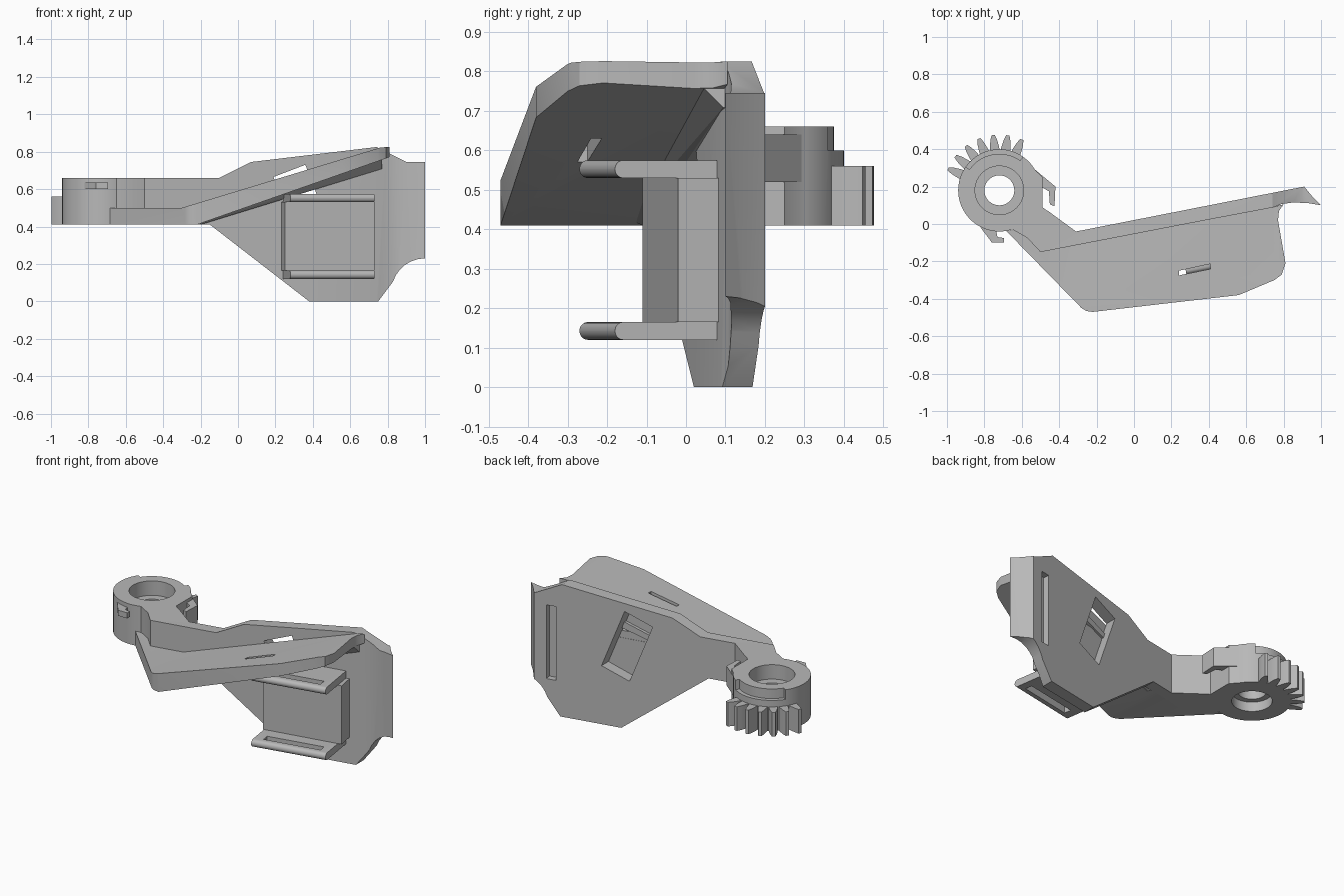
import bpy, bmesh, math
from mathutils import Vector

if "Cube" in bpy.data.objects:
    bpy.data.objects.remove(bpy.data.objects["Cube"], do_unlink=True)

grey = bpy.data.materials.new("plain grey")
grey.use_nodes = True
colour = (0.48, 0.48, 0.48, 1)
grey.diffuse_color = colour
grey.node_tree.nodes["Principled BSDF"].inputs["Base Color"].default_value = colour


def finish(name, bm):
    bmesh.ops.recalc_face_normals(bm, faces=bm.faces[:])
    mesh = bpy.data.meshes.new(name)
    bm.to_mesh(mesh)
    bm.free()
    mesh.materials.append(grey)
    ob = bpy.data.objects.new(name, mesh)
    bpy.context.collection.objects.link(ob)
    return ob


def prism(name, pts, lo, hi, axis="z", round_front=0):
    """Extrude a plan outline along z, or a front outline along y."""
    bm = bmesh.new()
    put = (lambda a, b, h: (a, b, h)) if axis == "z" else (lambda a, b, h: (a, h, b))
    low = [bm.verts.new(put(a, b, lo)) for a, b in pts]
    high = [bm.verts.new(put(a, b, hi)) for a, b in pts]
    bm.faces.new(low)
    bm.faces.new(high)
    n = len(pts)
    for i in range(n):
        j = (i + 1) % n
        bm.faces.new((low[i], low[j], high[j], high[i]))
    if round_front:
        edges = [bm.edges.get(low[:2]), bm.edges.get(high[:2])]
        bmesh.ops.bevel(bm, geom=edges, offset=round_front, segments=5,
                        profile=0.5, affect="EDGES")
    return finish(name, bm)


def circle(radius, centre, n=64):
    return [(centre[0] + radius * math.cos(i * math.tau / n),
             centre[1] + radius * math.sin(i * math.tau / n)) for i in range(n)]


def boolean(ob, other, operation="DIFFERENCE"):
    mod = ob.modifiers.new("bool", "BOOLEAN")
    mod.operation = operation
    mod.solver = "EXACT"
    mod.object = other
    bpy.context.view_layer.objects.active = ob
    bpy.ops.object.modifier_apply(modifier=mod.name)
    bpy.data.objects.remove(other, do_unlink=True)


def smooth(ob):
    bpy.ops.object.select_all(action="DESELECT")
    ob.select_set(True)
    bpy.context.view_layer.objects.active = ob
    bpy.ops.object.shade_smooth_by_angle(angle=math.radians(30))


# Upright back wall: plan outline crossed with the front outline
wall = prism("back_wall", [(-.5, -.15), (.38, .02), (.74, .088), (.79, .107), (.85, .115),
                           (.93, .112), (1, .1), (.955, .145), (.91, .2), (-.31, -.04),
                           (-.46, .07)], -.1, 1)
arc = [(1 - .18 * math.sin(a), .05 + .18 * math.cos(a))
       for a in [math.radians(72 - 12 * i) for i in range(7)]]
outline = prism("wall_outline", [(-.15, .41), (.38, 0), (.75, 0)] + arc +
                [(1.1, .23), (1.1, .745), (.9, .745), (.74, .825), (.07, .745), (-.1, .66),
                 (-.6, .66), (-.6, .41)], -.5, .5, "y")
boolean(wall, outline, "INTERSECT")
boolean(wall, prism("window_cut", [(.36, .73), (.19, .665), (.33, .3), (.5, .365)], -.3, .4, "y"))
boolean(wall, prism("slot_cut", [(.78, .135), (.84, .147), (.82, .3), (.76, .3)], .22, .68))
smooth(wall)

# Shelf: level on the left, rising to the right
shelf = prism("sloping_shelf", [(-.69, -.03), (-.28, -.45), (-.255, -.465), (-.22, -.47),
                                (.56, -.38), (.75, -.3), (.79, -.27), (.81, -.21), (.77, .02),
                                (.775, .07), (.8, .105), (.74, .09), (-.5, -.145),
                                (-.6, -.04)], 0, 1)
slab = prism("shelf_slab", [(-.8, .41), (-.22, .41), (.83, .778), (.83, .828), (.76, .822),
                            (-.3, .5), (-.8, .5)], -.6, .4, "y")
boolean(shelf, slab, "INTERSECT")
boolean(shelf, prism("shelf_slot", [(.24, -.275), (.41, -.24), (.41, -.213), (.24, -.25)], .4, 1))
smooth(shelf)

# Fillet strip under the shelf
bm = bmesh.new()
for x in (-.2, .77):
    y, z = .02 + .19 * (x - .38), .42 + .352 * (x + .22)
    for dy, dz in ((.02, 0), (-.06, 0), (-.02, -.025), (0, -.06), (.02, -.06)):
        bm.verts.new((x, y + dy, max(z + dz, .41)))
bmesh.ops.remove_doubles(bm, verts=bm.verts[:], dist=.0001)
bmesh.ops.convex_hull(bm, input=bm.verts[:])
finish("shelf_fillet", bm)

# Hinge ring with its neck
hub = (-.72, .18)
ring = prism("hinge_ring", circle(.22, hub), .41, .66)
neck = prism("neck", [(-.5, -.15), (-.57, -.075), (-.64, -.035), (-.72, .02), (-.72, .3),
                      (-.57, .33), (-.49, .25), (-.49, .09), (-.31, -.04)], .41, .66)
boolean(ring, neck, "UNION")
boolean(ring, prism("bore", circle(.08, hub), .3, .8))
boolean(ring, prism("top_recess", circle(.13, hub), .57, .8))
boolean(ring, prism("bottom_recess", circle(.115, hub), .3, .47))
angles = [math.radians(a) for a in range(55, 146, 6)]
step = [(hub[0] + r * math.cos(a), hub[1] + r * math.sin(a))
        for r, row in ((.195, angles), (.26, angles[::-1])) for a in row]
boolean(ring, prism("rim_step", step, .6, .8))
smooth(ring)

# Gear teeth around the back of the ring
for i in range(7):
    a = math.radians(66 + 15.2 * i)
    out, side = Vector((math.cos(a), math.sin(a))), Vector((-math.sin(a), math.cos(a)))
    half = [(.20, .027), (.235, .024), (.27, .018), (.297, .009)]
    pts = [Vector(hub) + out * r - side * w for r, w in half]
    pts += [Vector(hub) + out * r + side * w for r, w in half[::-1]]
    smooth(prism(f"gear_tooth_{i + 1}", pts, .41, .56))

# Small hooks on the ring
prism("front_hook", [(-.82, -.02), (-.77, -.085), (-.76, -.1), (-.695, -.1), (-.695, -.075),
                     (-.73, -.07), (-.74, -.02)], .6, .635)
prism("side_hook", [(-.54, .3), (-.42, .2), (-.425, .095), (-.45, .105), (-.455, .175),
                    (-.5, .2)], .52, .64)

# Strap holder: block with two slotted flanges
prism("holder_block", [(.25, -.11), (.73, -.02), (.71, .09), (.23, 0)], .165, .53)
for name, z in (("lower_flange", .12), ("upper_flange", .53)):
    flange = prism(name, [(.28, -.27), (.73, -.18), (.69, .085), (.24, 0)], z, z + .045,
                   round_front=.0215)
    boolean(flange, prism("strap_slot", [(.33, -.218), (.675, -.15), (.667, -.105),
                                         (.322, -.173)], z - .1, z + .1))
    smooth(flange)
